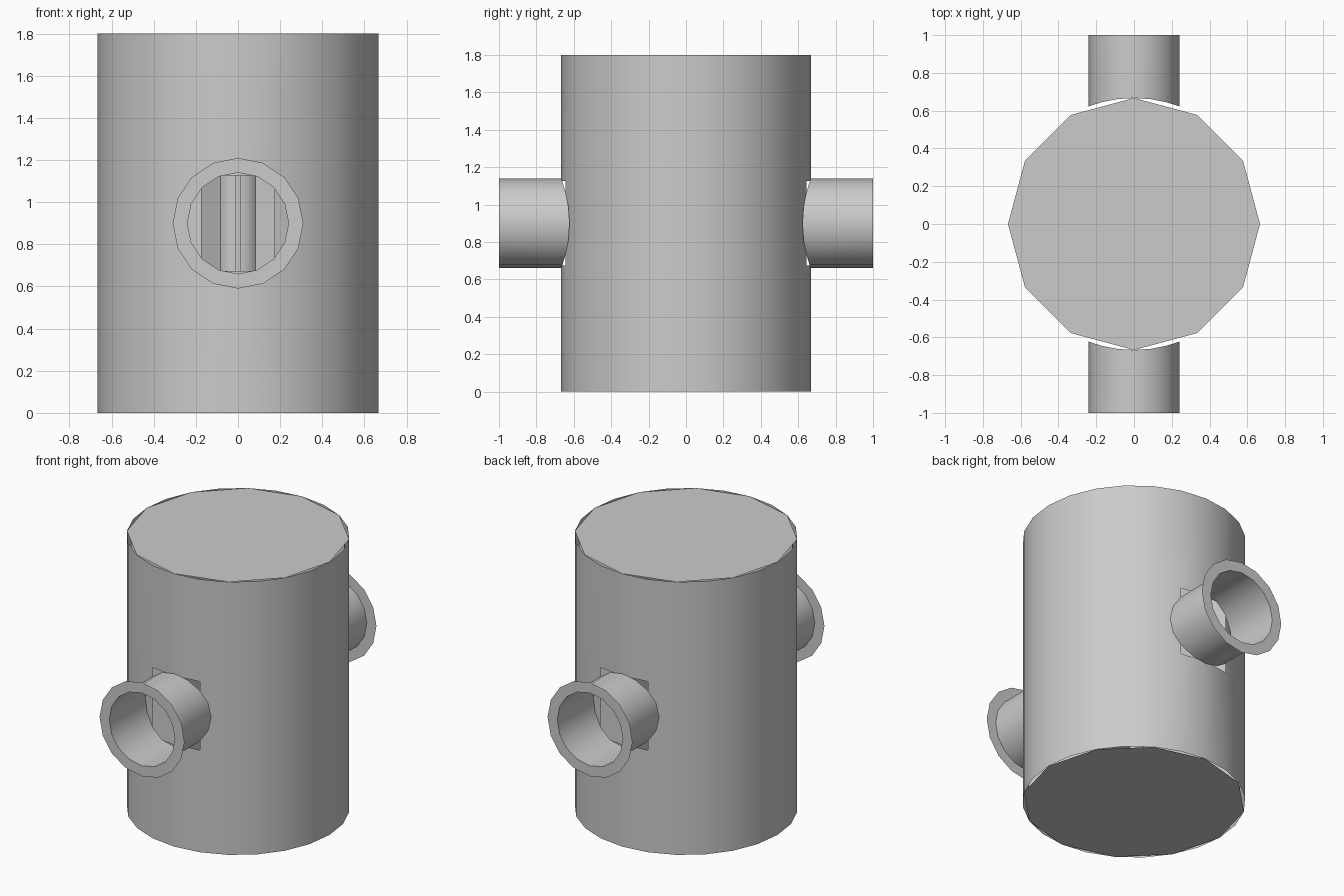
import bpy
import bmesh
from math import cos, sin, pi, sqrt
from mathutils import Matrix, Vector

cube = bpy.data.objects.get("Cube")
if cube:
    bpy.data.objects.remove(cube, do_unlink=True)

HEIGHT = 1.8
RADIUS = 0.667
MID = HEIGHT / 2
PIPE_R = 0.24
FLANGE_R = 0.31
HOLE = 0.226          # half height of the wall openings

grey = bpy.data.materials.new("plain_grey")
grey.use_nodes = True
grey.diffuse_color = (0.6, 0.6, 0.6, 1)
grey.node_tree.nodes["Principled BSDF"].inputs["Base Color"].default_value = (0.6, 0.6, 0.6, 1)


def finish(name, bm, smooth=False):
    for f in bm.faces:
        f.smooth = smooth
    mesh = bpy.data.meshes.new(name)
    bm.to_mesh(mesh)
    bm.free()
    mesh.materials.append(grey)
    obj = bpy.data.objects.new(name, mesh)
    bpy.context.collection.objects.link(obj)
    return obj


def circle(sides, point):
    return [point(2 * pi * i / sides) for i in range(sides)]


def loft(name, rings, smooth=False, skip=None):
    """Join rings of points with quads, leaving out any face that skip picks."""
    bm = bmesh.new()
    rows = [[bm.verts.new(p) for p in ring] for ring in rings]
    for a, b in zip(rows, rows[1:]):
        for i in range(len(a)):
            j = (i + 1) % len(a)
            quad = (a[i], a[j], b[j], b[i])
            centre = sum((v.co for v in quad), Vector()) / 4
            if not (skip and skip(centre)):
                bm.faces.new(quad)
    return finish(name, bm, smooth)


# Round wall with a two-panel opening at front and back
def in_opening(c):
    return abs(c.z - MID) < HOLE and abs(c.y) > 0.97 * RADIUS


levels = (0, MID - HOLE, MID + HOLE, HEIGHT)
loft("tank_wall",
     [circle(24, lambda t: (RADIUS * cos(t), RADIUS * sin(t), z)) for z in levels],
     smooth=True, skip=in_opening)

# Twelve-sided flat end caps
for name, z in (("bottom_cap", 0), ("top_cap", HEIGHT)):
    bm = bmesh.new()
    ring = circle(12, lambda t: (RADIUS * cos(t), RADIUS * sin(t), z))
    face = bm.faces.new([bm.verts.new(p) for p in ring])
    if z == 0:
        face.normal_flip()
    finish(name, bm)


# Pipes cut to fit the round wall, each with a thin end flange
def pipe_ring(r, fitted=False):
    def point(t):
        x = r * cos(t)
        y = -sqrt(RADIUS ** 2 - x * x) if fitted else -1
        return (x, y, MID + r * sin(t))
    return circle(16, point)


for side, turn in (("front", 0), ("back", pi)):
    pipe = loft(side + "_pipe", [pipe_ring(PIPE_R, True), pipe_ring(PIPE_R)], smooth=True)
    flange = loft(side + "_flange", [pipe_ring(FLANGE_R), pipe_ring(PIPE_R)])
    for obj in (pipe, flange):
        obj.data.transform(Matrix.Rotation(turn, 4, "Z"))

# Inner shaft with six radial vanes
SHAFT_R = 0.104
VANE_END = 0.64
loft("inner_shaft",
     [circle(24, lambda t: (SHAFT_R * cos(t), SHAFT_R * sin(t), z)) for z in (0.01, HEIGHT - 0.01)],
     smooth=True)
for k in range(6):
    bm = bmesh.new()
    bmesh.ops.create_cube(bm, size=1)
    length = VANE_END - SHAFT_R + 0.01
    bmesh.ops.scale(bm, vec=(length, 0.024, HEIGHT - 0.02), verts=bm.verts)
    bmesh.ops.translate(bm, vec=(VANE_END - length / 2, 0, MID), verts=bm.verts)
    bm.transform(Matrix.Rotation(-pi / 2 + k * pi / 3, 4, "Z"))
    finish("vane_%d" % (k + 1), bm)
